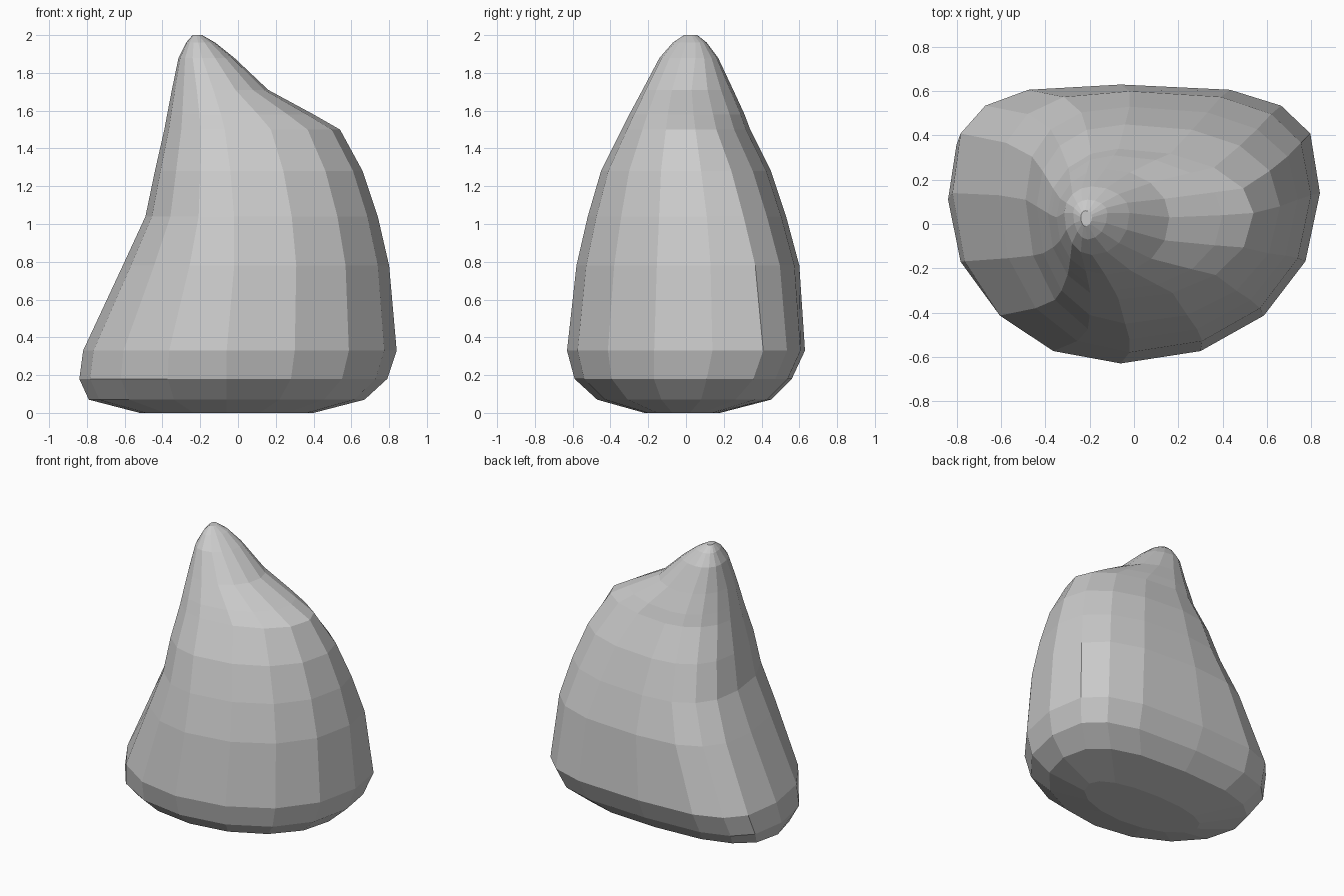
import bpy, bmesh
from math import cos, sin, pi

SIDES = 16

# Cross-sections: z, left, right, front, back, centre x, centre y, roundness front, back
LEVELS = [
    (0.00, -0.52, 0.40, -0.22, 0.18, -0.06, 0.02, 2.0, 2.2),
    (0.07, -0.79, 0.67, -0.47, 0.45, -0.06, 0.08, 2.0, 2.7),
    (0.18, -0.84, 0.79, -0.59, 0.56, -0.06, 0.11, 2.1, 3.2),
    (0.33, -0.82, 0.84, -0.63, 0.63, -0.06, 0.14, 2.1, 3.2),
    (0.78, -0.61, 0.80, -0.58, 0.60, -0.02, 0.13, 2.1, 2.8),
    (1.04, -0.49, 0.74, -0.52, 0.53, -0.02, 0.11, 2.1, 2.5),
    (1.28, -0.44, 0.66, -0.45, 0.45, -0.04, 0.08, 2.1, 2.3),
    (1.50, -0.39, 0.54, -0.34, 0.34, -0.07, 0.05, 2.1, 2.0),
    (1.58, -0.375, 0.40, -0.30, 0.31, -0.09, 0.04, 2.1, 2.0),
    (1.71, -0.35, 0.16, -0.23, 0.25, -0.13, 0.03, 2.1, 2.0),
    (1.88, -0.315, -0.02, -0.14, 0.17, -0.19, 0.05, 2.1, 2.0),
    (1.96, -0.275, -0.12, -0.07, 0.11, -0.21, 0.05, 2.0, 2.0),
    (2.00, -0.24, -0.19, -0.01, 0.06, -0.22, 0.03, 2.0, 2.0),
]


def power(v, n):
    return abs(v) ** (2 / n)


def ring(bm, level):
    z, left, right, front, back, cx, cy, n_front, n_back = level
    verts = []
    for i in range(SIDES):
        a = 2 * pi * i / SIDES
        c, s = cos(a), sin(a)
        n = n_back if s > 0 else n_front
        x = cx + power(c, n) * ((right if c > 0 else left) - cx)
        y = cy + power(s, n) * ((back if s > 0 else front) - cy)
        verts.append(bm.verts.new((x, y, z)))
    return verts


# Loft the boulder through its cross-sections
bm = bmesh.new()
rings = [ring(bm, lv) for lv in LEVELS]
for low, high in zip(rings, rings[1:]):
    for i in range(SIDES):
        j = (i + 1) % SIDES
        bm.faces.new((low[i], low[j], high[j], high[i]))
bm.faces.new(rings[0][::-1])
bm.faces.new(rings[-1])
bmesh.ops.recalc_face_normals(bm, faces=bm.faces)

mesh = bpy.data.meshes.new("boulder")
bm.to_mesh(mesh)
bm.free()
boulder = bpy.data.objects.new("boulder", mesh)
bpy.context.collection.objects.link(boulder)
